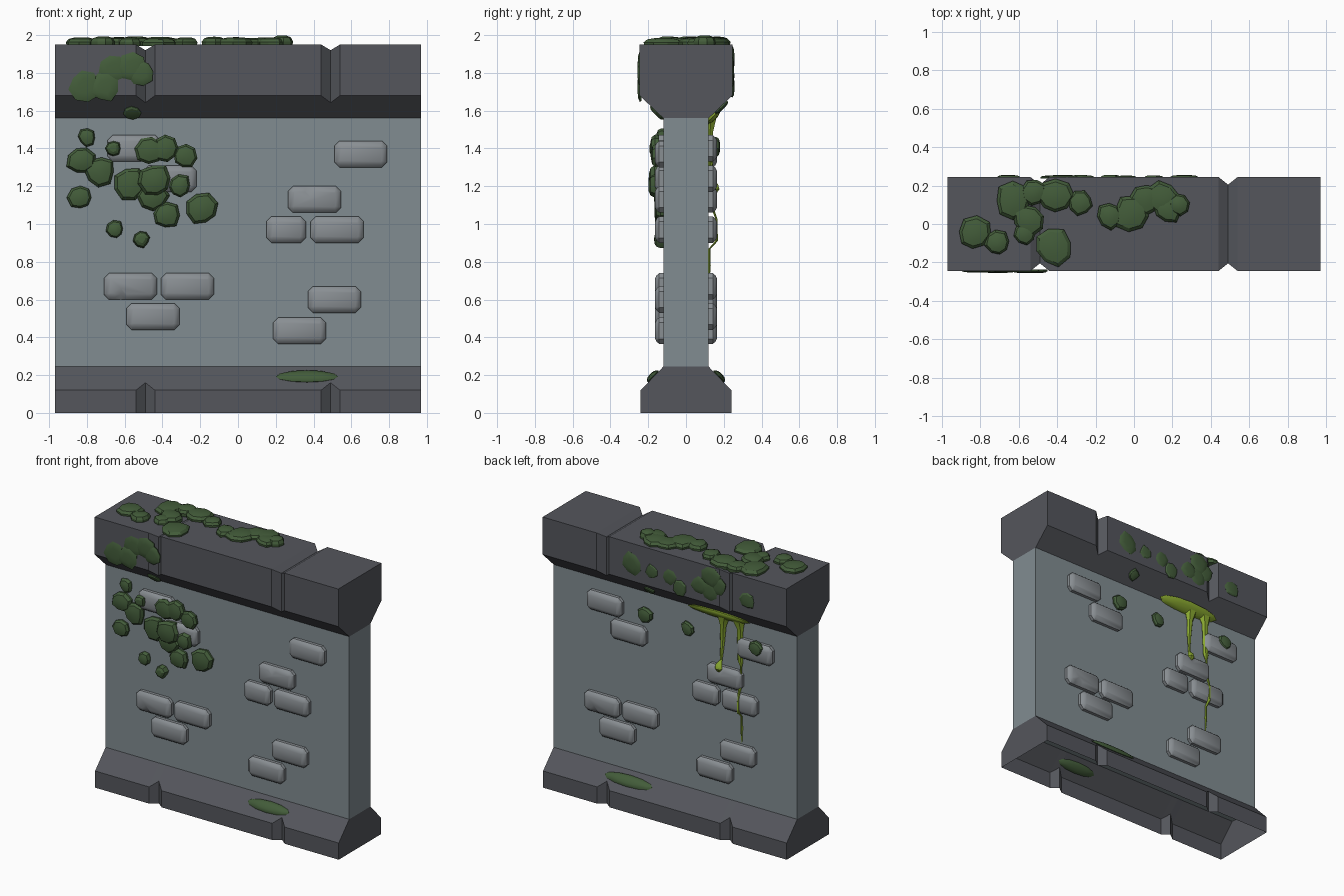
import bpy, bmesh, math, random
from mathutils import Vector, Matrix

if "Cube" in bpy.data.objects:
    bpy.data.objects.remove(bpy.data.objects["Cube"])

random.seed(4)

def material(name, rgb):
    m = bpy.data.materials.new(name)
    m.diffuse_color = (*rgb, 1)
    m.use_nodes = True
    m.node_tree.nodes["Principled BSDF"].inputs["Base Color"].default_value = m.diffuse_color
    return m

DARK = material("dark trim stone", (.089, .093, .107))
WALL = material("blue grey wall", (.22, .265, .285))
BRICK = material("brick grey", (.25, .272, .29))
MOSS = material("moss green", (.056, .108, .042))
SLIME = material("slime green", (.25, .39, .03))

def finish(name, bm, mat, smooth=None):
    me = bpy.data.meshes.new(name)
    bm.to_mesh(me)
    bm.free()
    me.materials.append(mat)
    ob = bpy.data.objects.new(name, me)
    bpy.context.collection.objects.link(ob)
    if smooth:
        bpy.ops.object.select_all(action='DESELECT')
        ob.select_set(True)
        bpy.context.view_layer.objects.active = ob
        bpy.ops.object.shade_smooth_by_angle(angle=math.radians(smooth))
    return ob

def bridge(bm, a, b):
    for i in range(len(a)):
        j = (i + 1) % len(a)
        bm.faces.new((a[i], a[j], b[j], b[i]))

# Trim courses: a half profile (y, z) mirrored and run along x, with V grooves
def course(name, profile, grooved, drop=None):
    bm = bmesh.new()
    rings = []
    for x, cut in ((-.97, 0), (-.54, 0), (-.49, 1), (-.44, 0), (.44, 0), (.49, 1), (.54, 0), (.97, 0)):
        p = grooved if cut else profile
        pts = [(y, z) for y, z in p] + [(-y, z) for y, z in reversed(p)]
        rings.append([bm.verts.new((x, y, z)) for y, z in pts])
    for a, b in zip(rings, rings[1:]):
        bridge(bm, a, b)
    bm.faces.new(rings[0])
    bm.faces.new(rings[-1])
    bmesh.ops.recalc_face_normals(bm, faces=bm.faces)
    if drop:  # hollow underside
        bm.normal_update()
        gone = [f for f in bm.faces if abs(f.normal.z) > .95]
        bmesh.ops.delete(bm, geom=gone, context='FACES_ONLY')
    return finish(name, bm, DARK)

course("base_course", [(.24, 0), (.24, .12), (.12, .245)],
       [(.20, 0), (.20, .16), (.12, .245)], drop=True)
course("cap_course", [(.12, 1.56), (.245, 1.68), (.245, 1.95)],
       [(.12, 1.56), (.205, 1.642), (.205, 1.92)])

# Wall slab
bm = bmesh.new()
bmesh.ops.create_cube(bm, size=1, matrix=Matrix.Translation((0, 0, .9025)) @ Matrix.Diagonal((1.94, .24, 1.315, 1)))
finish("wall_slab", bm, WALL)

# Raised bricks: chamfered outlines stacked toward the viewer, some chipped
def brick(bm, cx, cz, w=.28, chip=0):
    prev = None
    for out, ins, c, d in ((0, 0, .027, 0), (.022, 0, .027, 0), (.036, .012, .018, .016), (.045, .03, .004, .03)):
        a, b = w / 2 - ins, .07 - ins
        pts = [(-a, b - c), (-a + c, b)]
        if chip:
            k = -.02 if chip > 0 else .05
            pts += [(k - .03, b), (k, b - d), (k + .03, b)]
        pts += [(a - c, b), (a, b - c), (a, c - b), (a - c, -b), (-a + c, -b), (-a, c - b)]
        s = -1 if chip < 0 else 1
        ring = [bm.verts.new((cx + s * x, -.12 - out, cz + s * z)) for x, z in pts]
        if prev:
            bridge(bm, prev, ring)
        prev = ring
    bm.faces.new(prev)

bm = bmesh.new()
for spec in ((-.55, 1.40), (-.36, 1.24), (.65, 1.37), (.405, 1.13, .28, 1), (.255, .97, .21),
             (.525, .97), (-.57, .67, .28, -1), (-.268, .67), (-.45, .51), (.51, .60), (.325, .435)):
    brick(bm, *spec)
bmesh.ops.recalc_face_normals(bm, faces=bm.faces)
front = finish("front_bricks", bm, BRICK, 30)
back = bpy.data.objects.new("back_bricks", front.data)
back.rotation_euler.z = math.pi
bpy.context.collection.objects.link(back)

# Moss: irregular shallow domes growing along a surface normal
def dome(bm, pos, normal, r, h):
    q = Vector(normal).to_track_quat('Z', 'Y')
    n = 8
    turn = random.random() * 6.28
    jit = [random.uniform(.86, 1.14) for _ in range(n)]
    prev = None
    for k, lift in ((.97, -.2), (1, .35), (.82, .78), (.45, .97)):
        ring = []
        for i in range(n):
            t = turn + 2 * math.pi * i / n
            v = Vector((math.cos(t) * r * k * jit[i], math.sin(t) * r * k * jit[i], h * lift))
            ring.append(bm.verts.new(Vector(pos) + q @ v))
        if prev:
            bridge(bm, prev, ring)
        prev = ring
    top = bm.verts.new(Vector(pos) + q @ Vector((0, 0, h)))
    for i in range(n):
        bm.faces.new((prev[i], prev[(i + 1) % n], top))

def moss(name, items, place, normal, h):
    bm = bmesh.new()
    for a, b, r in items:
        dome(bm, place(a, b), normal, r, h * random.uniform(.75, 1.1))
    bmesh.ops.recalc_face_normals(bm, faces=bm.faces)
    finish(name, bm, MOSS, 25)

moss("top_moss", [(-.83, -.05, .088), (-.71, -.10, .065), (-.63, .12, .095), (-.52, .165, .065),
                  (-.55, .02, .085), (-.57, -.05, .06), (-.41, .145, .095), (-.275, .11, .063),
                  (-.42, -.12, .095), (-.125, .045, .07), (-.01, .055, .1), (.06, .13, .08),
                  (.15, .13, .09), (.18, .08, .075), (.23, .1, .055)],
     lambda x, y: (x, y, 1.95), (0, 0, 1), .046)
moss("front_cap_moss", [(-.81, 1.73, .082), (-.71, 1.725, .075), (-.66, 1.82, .075),
                        (-.56, 1.83, .075), (-.51, 1.80, .07)],
     lambda x, z: (x, -.24, z), (0, -1, 0), .015)
moss("front_wall_moss", [(-.80, 1.46, .048), (-.83, 1.335, .075), (-.73, 1.28, .08), (-.835, 1.14, .065),
                         (-.57, 1.21, .088), (-.45, 1.15, .08), (-.38, 1.05, .075), (-.195, 1.08, .085),
                         (-.65, .97, .047), (-.51, .92, .043)],
     lambda x, z: (x, -.12, z), (0, -1, 0), .045)
moss("front_brick_moss", [(-.66, 1.40, .04), (-.465, 1.39, .075), (-.38, 1.40, .07), (-.285, 1.36, .063),
                          (-.44, 1.23, .088), (-.31, 1.20, .063)],
     lambda x, z: (x, -.15, z), (0, -1, 0), .045)
moss("front_slope_moss", [(-.56, 1.59, .045)], lambda x, z: (x, -.15, z), (0, -1, -1), .02)
moss("back_cap_moss", [(.26, 1.805, .08), (.10, 1.79, .05), (-.04, 1.786, .055), (-.12, 1.73, .055),
                       (-.37, 1.87, .075), (-.36, 1.77, .065), (-.28, 1.79, .065), (-.43, 1.82, .06),
                       (-.66, 1.785, .06)],
     lambda x, z: (x, .24, z), (0, 1, 0), .015)
moss("back_wall_moss", [(.23, 1.40, .058), (-.106, 1.39, .05)], lambda x, z: (x, .12, z), (0, 1, 0), .035)
moss("back_brick_moss", [(-.67, 1.41, .055)], lambda x, z: (x, .15, z), (0, 1, 0), .03)
moss("back_slope_moss", [(.16, 1.62, .042)], lambda x, z: (x, .185, z), (0, 1, -1), .02)

# Flat pads lying on the sloped faces
def pad(bm, pos, tilt, size):
    m = Matrix.Translation(pos) @ Matrix.Rotation(math.radians(tilt), 4, 'X') @ Matrix.Diagonal((*size, 1))
    bmesh.ops.create_uvsphere(bm, u_segments=12, v_segments=6, radius=1, matrix=m)

bm = bmesh.new()
pad(bm, (.365, -.175, .193), 45, (.165, .042, .02))
pad(bm, (.335, .175, .193), -45, (.19, .042, .02))
finish("base_moss", bm, MOSS, 40)

# Slime: puddle under the cap with two tapering drips on the back
bm = bmesh.new()
pad(bm, (-.36, .142, 1.567), 45, (.25, .05, .02))
def drip(path):
    prev = None
    for x, y, z, r in path:
        ring = [bm.verts.new((x + r * math.cos(i * math.pi / 3), y + r * .7 * math.sin(i * math.pi / 3), z))
                for i in range(6)]
        if prev:
            bridge(bm, prev, ring)
        else:
            bm.faces.new(ring)
        prev = ring
    bm.faces.new(prev)

drip([(-.39, .13, 1.56, .05), (-.385, .128, 1.49, .026), (-.38, .128, 1.36, .017), (-.375, .135, 1.24, .009),
      (-.37, .155, 1.21, .024), (-.37, .16, 1.185, .028), (-.37, .155, 1.16, .01)])
drip([(-.51, .13, 1.56, .05), (-.52, .128, 1.50, .026), (-.52, .128, 1.38, .022), (-.525, .13, 1.27, .022),
      (-.53, .13, 1.23, .008), (-.53, .135, 1.1, .012), (-.53, .16, 1.03, .009), (-.53, .162, .91, .012),
      (-.53, .125, .87, .008), (-.53, .125, .78, .01), (-.53, .122, .68, .003)])
bmesh.ops.recalc_face_normals(bm, faces=bm.faces)
finish("slime_drips", bm, SLIME, 40)
